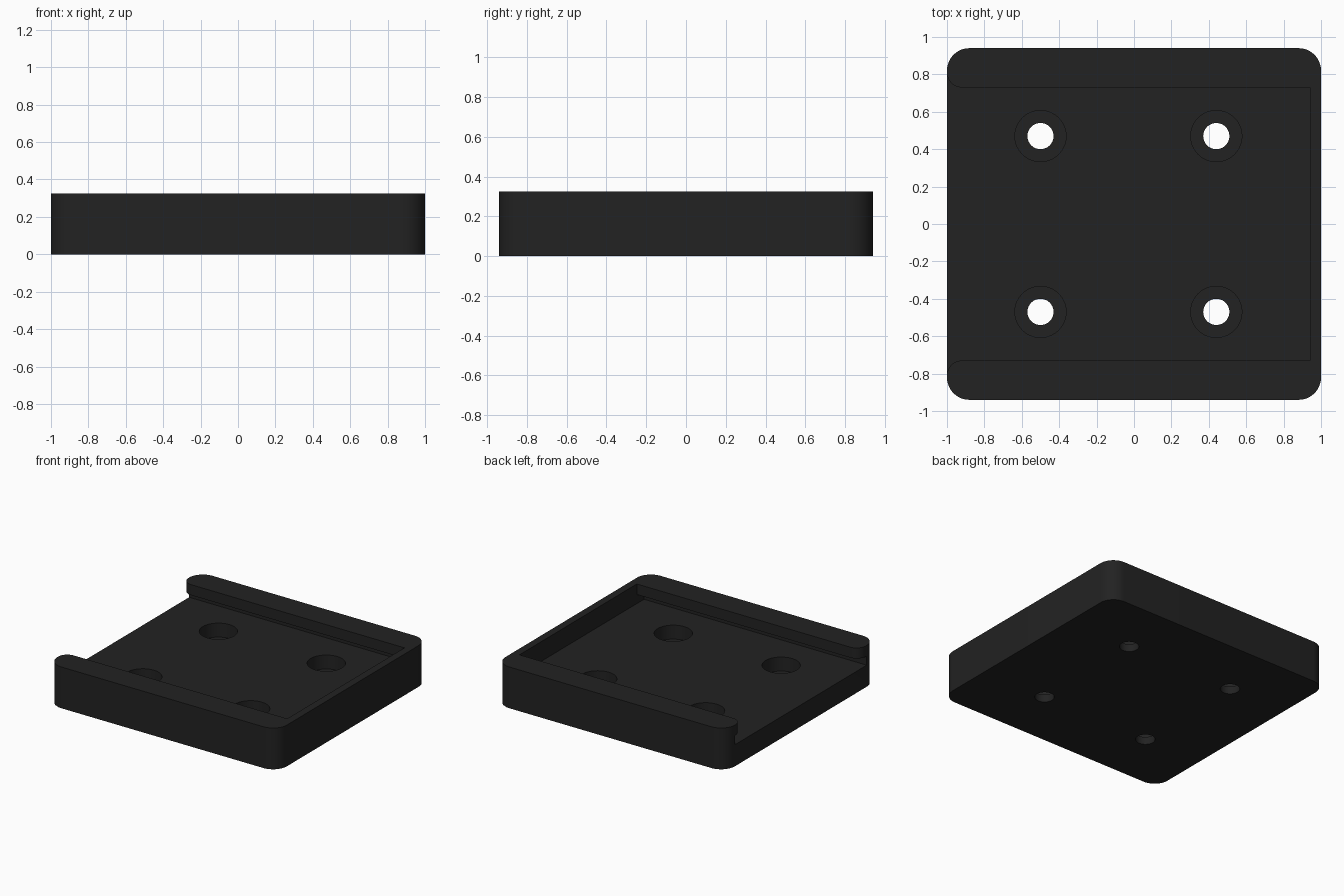
import bpy
import bmesh
import math

if "Cube" in bpy.data.objects:
    bpy.data.objects.remove(bpy.data.objects["Cube"])

FLOOR, LIP, TOP = 0.17, 0.242, 0.325   # heights of the tray floor, lip underside, rim

black = bpy.data.materials.new("matte_black")
black.diffuse_color = (0.016, 0.016, 0.016, 1)
black.use_nodes = True
black.node_tree.nodes["Principled BSDF"].inputs["Base Color"].default_value = black.diffuse_color


def arc(cx, cy, r, a0, a1, n=12):
    """Points on an arc, angles in degrees."""
    return [(cx + r * math.cos(math.radians(a0 + (a1 - a0) * i / n)),
             cy + r * math.sin(math.radians(a0 + (a1 - a0) * i / n))) for i in range(n + 1)]


def prism(name, outline, z0, z1):
    """Extrude a plan outline from z0 to z1."""
    bm = bmesh.new()
    face = bm.faces.new([bm.verts.new((x, y, z0)) for x, y in outline])
    ext = bmesh.ops.extrude_face_region(bm, geom=[face])
    top = [v for v in ext["geom"] if isinstance(v, bmesh.types.BMVert)]
    bmesh.ops.translate(bm, vec=(0, 0, z1 - z0), verts=top)
    bmesh.ops.recalc_face_normals(bm, faces=bm.faces[:])
    mesh = bpy.data.meshes.new(name)
    bm.to_mesh(mesh)
    bm.free()
    mesh.materials.append(black)
    obj = bpy.data.objects.new(name, mesh)
    bpy.context.collection.objects.link(obj)
    return obj


def cut(target, cutter):
    """Subtract the cutter, apply the result and discard the cutter."""
    mod = target.modifiers.new("cut", 'BOOLEAN')
    mod.operation = 'DIFFERENCE'
    mod.solver = 'EXACT'
    mod.object = cutter
    bpy.context.view_layer.objects.active = target
    bpy.ops.object.modifier_apply(modifier=mod.name)
    bpy.data.objects.remove(cutter)


# Rounded square block
R, CX, CY = 0.12, 0.88, 0.82
outline = (arc(CX, CY, R, 0, 90) + arc(-CX, CY, R, 90, 180)
           + arc(-CX, -CY, R, 180, 270) + arc(CX, -CY, R, 270, 360))
tray = prism("mounting_tray", outline, 0, TOP)

# Wide groove under the lips, open at the left end
cut(tray, prism("groove_cutter", [(-1.2, -0.82), (0.94, -0.82), (0.94, 0.82), (-1.2, 0.82)],
                FLOOR, LIP))

# Narrower opening between the lips, flaring round the lip tips
opening = ([(-1.2, -0.812), (-1.02, -0.812)] + arc(-0.92, -0.81, 0.08, 180, 90)
           + [(0.94, -0.73), (0.94, 0.73)]
           + arc(-0.92, 0.81, 0.08, 270, 180) + [(-1.02, 0.812), (-1.2, 0.812)])
cut(tray, prism("opening_cutter", opening, FLOOR + 0.03, TOP + 0.1))

# Four counterbored screw holes
for x in (-0.5, 0.44):
    for y in (-0.47, 0.47):
        cut(tray, prism("bore_cutter", arc(x, y, 0.137, 0, 360, 40)[:-1], 0.06, FLOOR + 0.05))
        cut(tray, prism("hole_cutter", arc(x, y, 0.07, 0, 360, 40)[:-1], -0.1, 0.1))

# Smooth the round walls, keep edges sharp
bpy.ops.object.select_all(action='DESELECT')
tray.select_set(True)
bpy.context.view_layer.objects.active = tray
bpy.ops.object.shade_smooth_by_angle(angle=math.radians(30))
